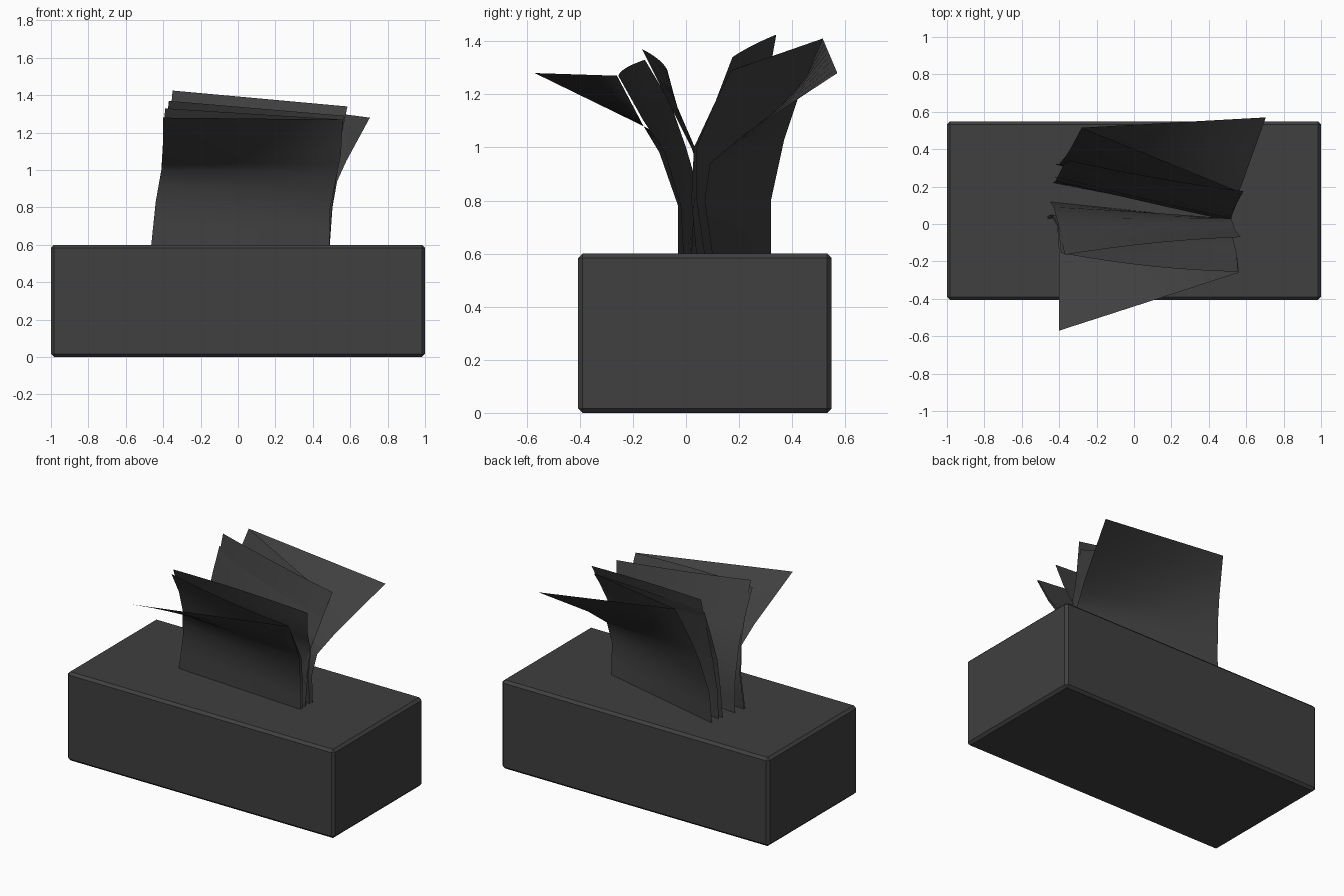
import bpy, bmesh
from mathutils import Vector

if "Cube" in bpy.data.objects:
    bpy.data.objects.remove(bpy.data.objects["Cube"])

# Dark grey shared by all parts
dark = bpy.data.materials.new("dark_grey")
dark.diffuse_color = (.05, .05, .05, 1)
dark.use_nodes = True
dark.node_tree.nodes["Principled BSDF"].inputs["Base Color"].default_value = dark.diffuse_color


def finish(name, bm):
    mesh = bpy.data.meshes.new(name)
    bm.to_mesh(mesh)
    bm.free()
    mesh.materials.append(dark)
    ob = bpy.data.objects.new(name, mesh)
    bpy.context.collection.objects.link(ob)
    return ob


def along(points, t):
    """Point at fraction t along an evenly indexed polyline."""
    f = t * (len(points) - 1)
    i = min(int(f), len(points) - 2)
    return Vector(points[i]).lerp(Vector(points[i + 1]), f - i)


def sheet(name, left, right, bow=0.0, cols=8, rows=8):
    """Paper sheet lofted between its left and right edges."""
    bm = bmesh.new()
    grid = []
    for r in range(rows + 1):
        t = r / rows
        a, b = along(left, t), along(right, t)
        line = []
        for c in range(cols + 1):
            s = c / cols
            p = a.lerp(b, s)
            p.y += bow * 4 * s * (1 - s) * t
            line.append(bm.verts.new(p))
        grid.append(line)
    for r in range(rows):
        for c in range(cols):
            bm.faces.new((grid[r][c], grid[r][c + 1], grid[r + 1][c + 1], grid[r + 1][c]))
    bmesh.ops.triangulate(bm, faces=bm.faces[:])
    ob = finish(name, bm)
    ob.data.shade_smooth()
    return ob


# Box with narrow bevelled edges
bm = bmesh.new()
bmesh.ops.create_cube(bm, size=1)
for v in bm.verts:
    v.co = (v.co.x * 2, v.co.y * 0.955 + 0.0715, (v.co.z + 0.5) * 0.6)
bmesh.ops.bevel(bm, geom=bm.edges[:], offset=0.017, segments=1, affect='EDGES')
finish("box", bm)

# Front sheets, leaning forward
sheet("front_flap_sheet",
      [(-.465, .03, .59), (-.44, .04, .83), (-.41, -.01, 1.0), (-.40, -.16, 1.08), (-.40, -.57, 1.28)],
      [(.49, -.03, .59), (.49, -.03, .78), (.53, -.10, .98), (.55, -.16, 1.08), (.56, -.26, 1.27)])
sheet("front_middle_sheet",
      [(-.465, .04, .59), (-.44, .05, .83), (-.41, .0, 1.0), (-.40, -.06, 1.17), (-.39, -.155, 1.33)],
      [(.49, -.01, .59), (.50, -.02, .78), (.53, -.08, .98), (.55, -.16, 1.10), (.555, -.255, 1.27)], -.02)
sheet("front_inner_sheet",
      [(-.45, .12, .59), (-.43, .09, .80), (-.41, .02, 1.0), (-.39, -.07, 1.18), (-.37, -.165, 1.37)],
      [(.49, .02, .59), (.50, .03, .80), (.52, .03, 1.0), (.54, -.03, 1.14), (.57, -.07, 1.29)], .015)

# Back sheets, leaning backward
flap_left = [(-.42, .32, .59), (-.40, .32, .80), (-.36, .37, 1.03), (-.33, .42, 1.18), (-.28, .515, 1.41)]
inner_right = [(.48, .04, .59), (.50, .02, .80), (.52, .03, 1.0), (.54, .10, 1.15), (.57, .17, 1.29)]
sheet("back_inner_sheet",
      [(-.43, .22, .59), (-.42, .23, .80), (-.41, .25, 1.0), (-.39, .29, 1.18), (-.37, .33, 1.34)],
      inner_right, -.01)
sheet("back_middle_sheet",
      [(-.42, .25, .59), (-.41, .25, .80), (-.39, .27, 1.0), (-.37, .30, 1.2), (-.35, .34, 1.425)],
      [(.49, .07, .59), (.50, .04, .80), (.52, .04, 1.0), (.55, .11, 1.17), (.585, .175, 1.34)], -.01)
sheet("back_folded_sheet", flap_left, inner_right)
sheet("back_flap_sheet", flap_left,
      [(.49, .10, .59), (.505, .07, .80), (.53, .09, .94), (.58, .22, 1.05), (.705, .57, 1.28)])
